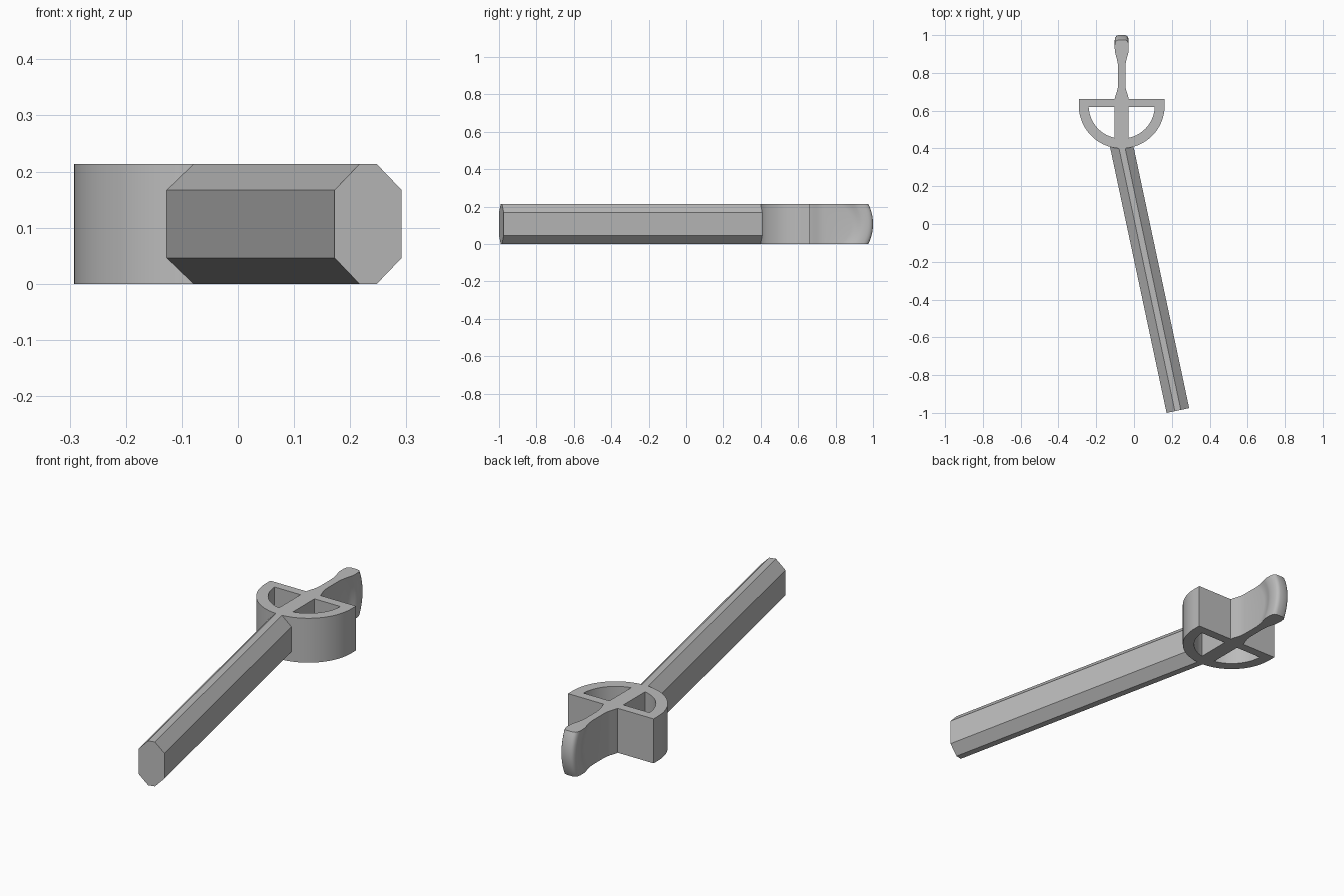
import bpy, bmesh, math
from mathutils import Matrix, Vector

cube = bpy.data.objects.get("Cube")
if cube:
    bpy.data.objects.remove(cube)

HEIGHT = 0.213
MID = HEIGHT / 2
AXIS = -0.065          # x of hilt centre line

grey = bpy.data.materials.new("plain grey")
grey.use_nodes = True
colour = (0.5, 0.5, 0.5, 1)
grey.diffuse_color = colour
grey.node_tree.nodes["Principled BSDF"].inputs["Base Color"].default_value = colour


def add_object(name, mesh, smooth_angle=None):
    mesh.name = name
    mesh.materials.clear()
    mesh.materials.append(grey)
    obj = bpy.data.objects.new(name, mesh)
    bpy.context.collection.objects.link(obj)
    if smooth_angle:
        bpy.ops.object.select_all(action="DESELECT")
        obj.select_set(True)
        bpy.context.view_layer.objects.active = obj
        bpy.ops.object.shade_smooth_by_angle(angle=math.radians(smooth_angle))
    return obj


def loft(rings):
    """Skin a stack of equal-length closed rings and cap both ends."""
    bm = bmesh.new()
    loops = [[bm.verts.new(p) for p in ring] for ring in rings]
    n = len(loops[0])
    for a, b in zip(loops, loops[1:]):
        for i in range(n):
            j = (i + 1) % n
            bm.faces.new((a[i], a[j], b[j], b[i]))
    bm.faces.new(loops[0][::-1])
    bm.faces.new(loops[-1])
    bmesh.ops.recalc_face_normals(bm, faces=bm.faces)
    mesh = bpy.data.meshes.new("loft")
    bm.to_mesh(mesh)
    bm.free()
    return mesh


# Blade: eight-sided bar, turned slightly off the hilt axis
LENGTH = 1.445
quarter = [(0.061, 0.0605), (0.016, MID)]
section = (quarter + [(-x, z) for x, z in quarter[::-1]]
           + [(-x, -z) for x, z in quarter] + [(x, -z) for x, z in quarter[::-1]])
blade = add_object("blade", loft([[(x, y, z) for x, z in section] for y in (0, LENGTH)]))
blade.data.transform(Matrix.Translation((0.232, -0.9875, MID))
                     @ Matrix.Rotation(math.radians(12), 4, "Z"))

# Guard: half-round frame with a centre bar and two openings
CENTRE_Y, OUTER, INNER, BAR = 0.627, 0.227, 0.175, 0.037
BACK, CROSS = 0.663, 0.62


def arc(radius, start, end, steps):
    return [(radius * math.cos(start + (end - start) * i / steps),
             CENTRE_Y + radius * math.sin(start + (end - start) * i / steps))
            for i in range(steps + 1)]


frame = [(-OUTER, BACK)] + arc(OUTER, -math.pi, 0, 64) + [(OUTER, BACK)]
opening = [(BAR, CROSS)] + arc(INNER, -math.acos(BAR / INNER),
                               math.asin((CROSS - CENTRE_Y) / INNER), 28)
mirrored = [(-x, y) for x, y in opening[::-1]]

curve = bpy.data.curves.new("guard_outline", "CURVE")
curve.dimensions = "2D"
curve.fill_mode = "BOTH"
curve.extrude = MID
for outline in (frame, opening, mirrored):
    spline = curve.splines.new("POLY")
    spline.points.add(len(outline) - 1)
    for point, (x, y) in zip(spline.points, outline):
        point.co = (x + AXIS, y, 0, 1)
    spline.use_cyclic_u = True
helper = bpy.data.objects.new("guard_outline", curve)
bpy.context.collection.objects.link(helper)
bpy.context.view_layer.update()
evaluated = helper.evaluated_get(bpy.context.evaluated_depsgraph_get())
guard_mesh = bpy.data.meshes.new_from_object(evaluated)
bpy.data.objects.remove(helper)
bm = bmesh.new()
bm.from_mesh(guard_mesh)
bmesh.ops.remove_doubles(bm, verts=bm.verts, dist=0.0001)
bmesh.ops.recalc_face_normals(bm, faces=bm.faces)
bmesh.ops.translate(bm, verts=bm.verts, vec=Vector((0, 0, MID)))
bm.to_mesh(guard_mesh)
bm.free()
add_object("guard", guard_mesh, 30)

# Grip and pommel: waisted outline whose far end is swept round an arc
side = [(0.037, BACK), (0.033, 0.68), (0.025, 0.703), (0.021, 0.72), (0.019, 0.74),
        (0.019, 0.885), (0.021, 0.9), (0.026, 0.917), (0.032, 0.932), (0.036, 0.945),
        (0.037, 0.96), (0.037, 0.975), (0.034, 0.988), (0.028, 0.996), (0.018, 1.0)]
outline = side + [(-x, y) for x, y in side[::-1]]
ARC_Y = 0.76


def sweep(y, h):
    return ARC_Y + math.sqrt((y - ARC_Y) ** 2 - h * h) if y > 0.88 else y


LEVELS = 20
rings = []
for k in range(LEVELS + 1):
    z = HEIGHT * k / LEVELS
    rings.append([(x + AXIS, sweep(y, z - MID), z) for x, y in outline])
add_object("grip", loft(rings), 35)
